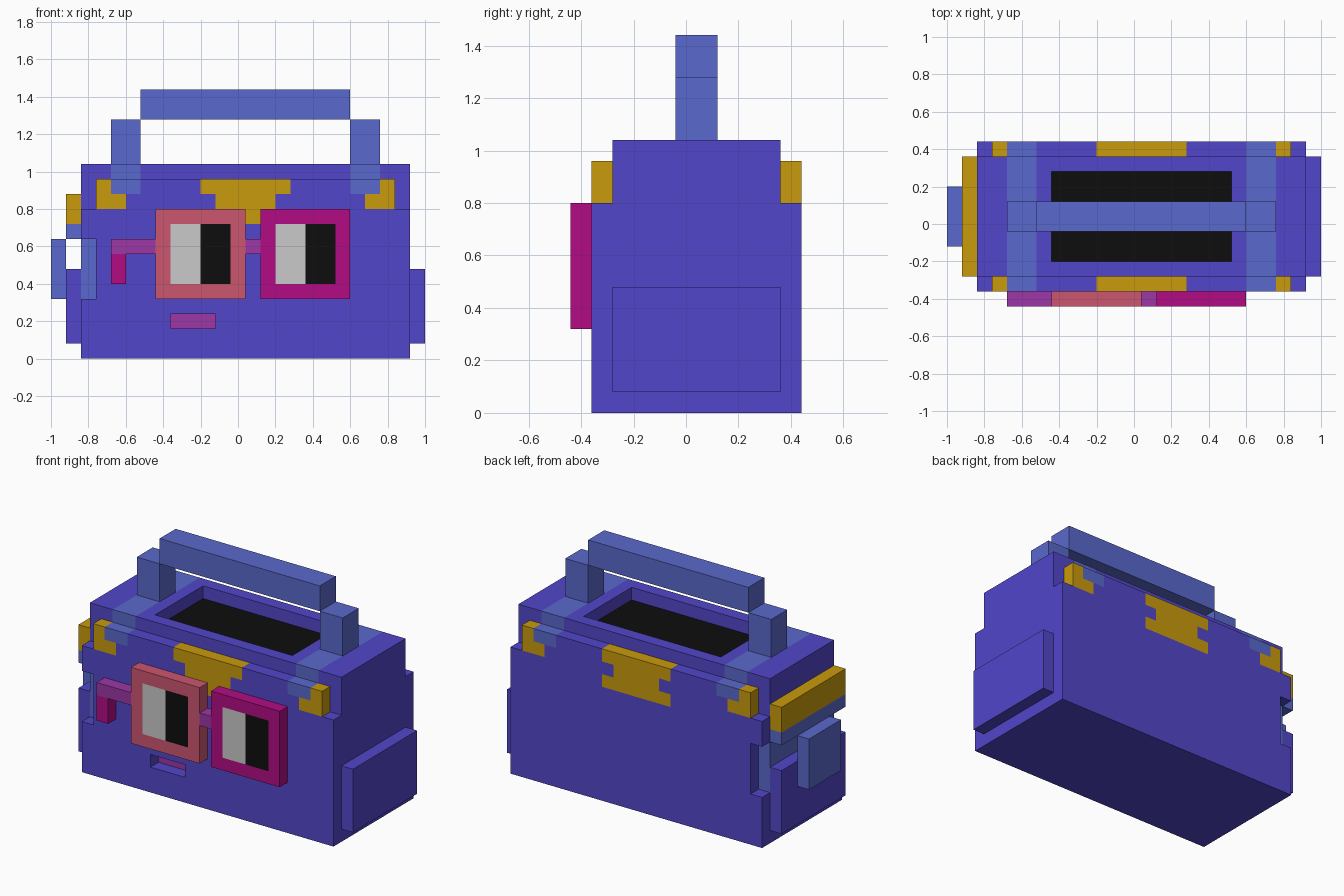
import bpy, bmesh
from mathutils import Vector

if "Cube" in bpy.data.objects:
    bpy.data.objects.remove(bpy.data.objects["Cube"])


def linear(c):
    c /= 255
    return c / 12.92 if c <= 0.04045 else ((c + 0.055) / 1.055) ** 2.4


def material(name, r, g, b):
    m = bpy.data.materials.new(name)
    m.diffuse_color = (linear(r), linear(g), linear(b), 1)
    m.use_nodes = True
    m.node_tree.nodes["Principled BSDF"].inputs["Base Color"].default_value = m.diffuse_color
    return m


INDIGO = material("indigo", 82, 70, 202)
SLATE = material("slate_blue", 90, 105, 204)
GOLD = material("gold", 201, 155, 12)
CORAL = material("coral", 204, 86, 112)
MAGENTA = material("magenta", 178, 12, 132)
PURPLE = material("purple", 156, 55, 166)
WHITE = material("light_grey", 202, 202, 202)
BLACK = material("black", 13, 13, 13)
EPS = 1e-4


def inside(p, b):
    return all(b[2 * i] - EPS <= p[i] <= b[2 * i + 1] + EPS for i in range(3))


def blocks(name, base, solids, holes=(), paints=()):
    """Solid boxes minus holes as one shell; boxes are (x0, x1, y0, y1, z0, z1).
    Faces whose centre lies in a paint box take its material, first match wins."""
    mats = [base]
    for _, m in paints:
        if m not in mats:
            mats.append(m)
    every = list(solids) + list(holes) + [b for b, _ in paints]
    cuts = [sorted({round(v, 4) for b in every for v in b[2 * a:2 * a + 2]}) for a in range(3)]

    def solid(cell):
        if any(not 0 <= cell[a] < len(cuts[a]) - 1 for a in range(3)):
            return False
        p = [(cuts[a][cell[a]] + cuts[a][cell[a] + 1]) / 2 for a in range(3)]
        return any(inside(p, b) for b in solids) and not any(inside(p, b) for b in holes)

    bm = bmesh.new()
    cells = [(i, j, k) for i in range(len(cuts[0]) - 1)
             for j in range(len(cuts[1]) - 1) for k in range(len(cuts[2]) - 1)]
    for cell in cells:
        if not solid(cell):
            continue
        for a in range(3):
            for side in (0, 1):
                near = list(cell)
                near[a] += 2 * side - 1
                if solid(near):
                    continue
                u, v = (a + 1) % 3, (a + 2) % 3
                corners = []
                for du, dv in ((0, 0), (1, 0), (1, 1), (0, 1)):
                    p = Vector()
                    p[a] = cuts[a][cell[a] + side]
                    p[u] = cuts[u][cell[u] + du]
                    p[v] = cuts[v][cell[v] + dv]
                    corners.append(p)
                if not side:
                    corners.reverse()
                face = bm.faces.new([bm.verts.new(p) for p in corners])
                centre = sum(corners, Vector()) / 4
                for b, m in paints:
                    if inside(centre, b):
                        face.material_index = mats.index(m)
                        break
    bmesh.ops.remove_doubles(bm, verts=bm.verts, dist=EPS)
    mesh = bpy.data.meshes.new(name)
    bm.to_mesh(mesh)
    bm.free()
    for m in mats:
        mesh.materials.append(m)
    obj = bpy.data.objects.new(name, mesh)
    bpy.context.collection.objects.link(obj)
    return obj


# Body: core with front and back slabs, top tray, mouth slot, left corner notches
solids = [(-.84, .92, -.28, .36, 0, 1.04)]
holes = [(-.44, .52, -.20, .28, .96, 1.04), (-.36, -.12, -.36, -.28, .16, .24)]
paints = [((-.44, .52, -.20, .28, .96, .96), BLACK),
          ((-.36, -.12, -.28, -.28, .16, .24), PURPLE),
          ((-.84, -.76, -.28, .36, .32, .64), SLATE)]
# Straps running over the top
for x in (-.68, .60):
    paints.append(((x, x + .16, -.36, .44, .88, 1.04), SLATE))
# Slabs with gold corner fittings and central clasp, same front and back
for y0, y1 in ((-.36, -.28), (.36, .44)):
    solids += [(-.84, .92, y0, y1, 0, .80), (-.76, .84, y0, y1, .80, .96)]
    holes.append((-.84, -.76, y0, y1, .32, .64))
    for x0, x1, z0, z1 in ((-.76, -.60, .80, .96), (.68, .84, .80, .96), (-.20, .28, .88, .96),
                           (-.12, .20, .80, .88), (-.20, .28, .72, .80)):
        paints.append(((x0, x1, y0, y1, z0, z1), GOLD))
blocks("body", INDIGO, solids, holes, paints)

# Carrying handle
for side, x in (("left", -.68), ("right", .60)):
    blocks(side + "_handle_post", SLATE, [(x, x + .16, -.04, .12, 1.04, 1.28)])
blocks("handle_bar", SLATE, [(-.52, .60, -.04, .12, 1.28, 1.44)])

# Side pockets
blocks("right_pocket", INDIGO, [(.92, 1.0, -.28, .36, .08, .48)])
blocks("left_pocket", INDIGO, [(-.92, -.84, -.28, .36, .08, .48)])
blocks("left_latch", SLATE, [(-1.0, -.92, -.12, .20, .32, .64)])
blocks("left_flap", GOLD, [(-.92, -.84, -.28, .36, .64, .88)],
       paints=[((-.92, -.84, -.28, .36, .64, .72), SLATE)])

# Glasses with painted eyes
for side, x, mat in (("left", -.44, CORAL), ("right", .12, MAGENTA)):
    blocks(side + "_lens_frame", mat, [(x, x + .48, -.44, -.36, .32, .80)],
           paints=[((x + .08, x + .24, -.44, -.44, .40, .72), WHITE),
                   ((x + .24, x + .40, -.44, -.44, .40, .72), BLACK)])
blocks("glasses_bridge", PURPLE, [(.04, .12, -.44, -.36, .56, .64)])
blocks("glasses_arm", PURPLE, [(-.68, -.44, -.44, -.36, .56, .64)])
blocks("glasses_arm_tip", MAGENTA, [(-.68, -.60, -.44, -.36, .40, .56)])
